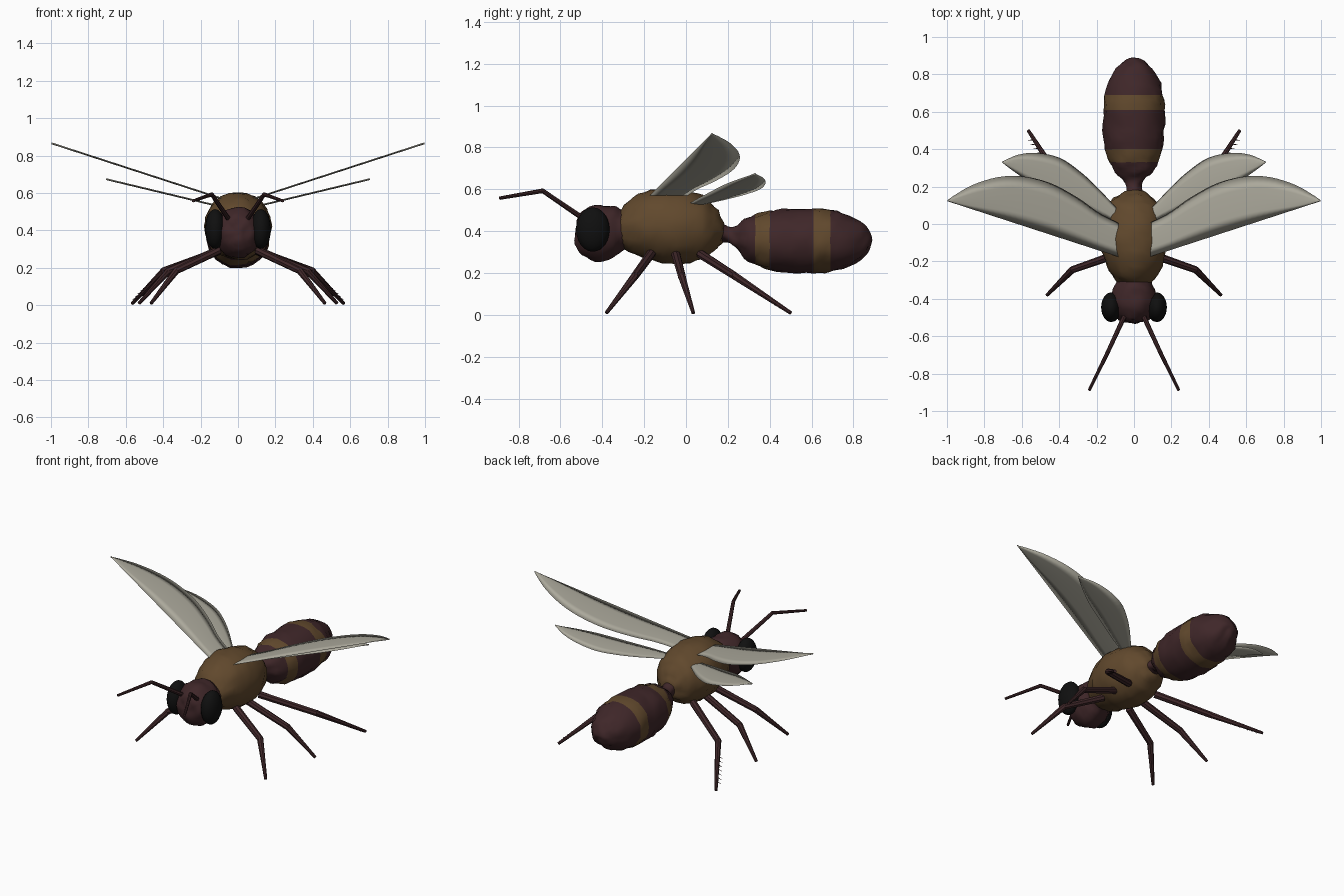
import bpy, bmesh, math
from mathutils import Vector, Matrix, noise

cube = bpy.data.objects.get("Cube")
if cube:
    bpy.data.objects.remove(cube, do_unlink=True)


def material(name, r, g, b):
    m = bpy.data.materials.new(name)
    m.use_nodes = True
    m.diffuse_color = (r, g, b, 1)
    m.node_tree.nodes["Principled BSDF"].inputs["Base Color"].default_value = (r, g, b, 1)
    return m


maroon = material("dark_maroon", 0.05, 0.02, 0.022)
brown = material("amber_brown", 0.12, 0.066, 0.026)
black = material("eye_black", 0.005, 0.005, 0.005)
pale = material("wing_grey", 0.41, 0.395, 0.33)


def finish(name, bm, mats, smooth=True):
    bmesh.ops.recalc_face_normals(bm, faces=bm.faces)
    for f in bm.faces:
        f.smooth = smooth
    mesh = bpy.data.meshes.new(name)
    bm.to_mesh(mesh)
    bm.free()
    for m in mats:
        mesh.materials.append(m)
    obj = bpy.data.objects.new(name, mesh)
    bpy.context.collection.objects.link(obj)
    return obj


def spline(points, steps):
    """Smooth curve through the points, keeping each of them."""
    pts = [Vector(p) for p in points]
    out = []
    for i in range(len(pts) - 1):
        b, c = pts[i], pts[i + 1]
        a, d = pts[max(i - 1, 0)], pts[min(i + 2, len(pts) - 1)]
        for k in range(steps):
            t = k / steps
            out.append(0.5 * (2 * b + (c - a) * t + (2 * a - 5 * b + 4 * c - d) * t ** 2
                              + (3 * b - a - 3 * c + d) * t ** 3))
    return out + [pts[-1]]


def loft(rings):
    bm = bmesh.new()
    rows = [[bm.verts.new(p) for p in ring] for ring in rings]
    n = len(rows[0])
    for lo, hi in zip(rows, rows[1:]):
        for i in range(n):
            j = (i + 1) % n
            bm.faces.new((lo[i], lo[j], hi[j], hi[i]))
    bm.faces.new(rows[0])
    bm.faces.new(rows[-1])
    return bm


def roughen(bm, amount, scale):
    bm.normal_update()
    moves = [(v, v.normal * noise.noise(v.co * scale) * amount) for v in bm.verts]
    for v, d in moves:
        v.co += d


def body(name, profile, widen, mats, sides=24, bands=()):
    """Lumpy rounded body along y; profile holds (y, z centre, radius)."""
    rings = []
    for y, z, r in spline(profile, 3):
        angles = [2 * math.pi * i / sides for i in range(sides)]
        rings.append([(widen * r * math.cos(a), y, z + r * math.sin(a)) for a in angles])
    bm = loft(rings)
    for f in bm.faces:
        y = f.calc_center_median().y
        f.material_index = int(any(lo < y < hi for lo, hi in bands))
    roughen(bm, 0.012, 22)
    return finish(name, bm, mats)


# Head, thorax and banded abdomen
body("head", [(-0.53, 0.39, 0.02), (-0.52, 0.39, 0.07), (-0.48, 0.39, 0.115),
              (-0.41, 0.39, 0.138), (-0.35, 0.395, 0.122), (-0.31, 0.405, 0.1),
              (-0.27, 0.41, 0.09)], 0.92, [maroon])
body("thorax", [(-0.33, 0.415, 0.06), (-0.31, 0.415, 0.09), (-0.25, 0.425, 0.135),
                (-0.17, 0.43, 0.165), (-0.08, 0.425, 0.18), (0.02, 0.42, 0.17),
                (0.1, 0.415, 0.14), (0.15, 0.41, 0.09), (0.18, 0.4, 0.04)], 1, [brown])
body("abdomen", [(0.15, 0.4, 0.045), (0.2, 0.385, 0.04), (0.24, 0.375, 0.055),
                 (0.28, 0.365, 0.095), (0.33, 0.36, 0.12), (0.4, 0.355, 0.142),
                 (0.5, 0.355, 0.153), (0.61, 0.355, 0.154), (0.69, 0.355, 0.147),
                 (0.78, 0.355, 0.122), (0.85, 0.355, 0.075), (0.88, 0.355, 0.035),
                 (0.89, 0.355, 0.005)], 1.07, [maroon, brown],
     bands=[(0.33, 0.4), (0.61, 0.69)])


def add_rod(bm, a, b, r1, r2, sides=8):
    a, b = Vector(a), Vector(b)
    turn = (b - a).to_track_quat("Z", "Y").to_matrix().to_4x4()
    bmesh.ops.create_cone(bm, cap_ends=True, segments=sides, radius1=r1, radius2=r2,
                          depth=(b - a).length, matrix=Matrix.Translation((a + b) / 2) @ turn)


def limb(name, points, radii, side, spines=0):
    """Tapered jointed limb, mirrored by side."""
    bm = bmesh.new()
    pts = [Vector((side * x, y, z)) for x, y, z in points]
    for i in range(len(pts) - 1):
        add_rod(bm, pts[i], pts[i + 1], radii[i], radii[i + 1])
    for p, r in list(zip(pts, radii))[1:-1]:
        bmesh.ops.create_uvsphere(bm, u_segments=8, v_segments=6, radius=r,
                                  matrix=Matrix.Translation(p))
    for i in range(spines):
        base = pts[-2].lerp(pts[-1], 0.3 + 0.6 * i / spines)
        add_rod(bm, base, base + Vector((side * 0.033, -0.004, -0.012)), 0.004, 0.001, 4)
    obj = finish(name, bm, [maroon])
    bpy.context.view_layer.objects.active = obj
    obj.select_set(True)
    bpy.ops.object.shade_smooth_by_angle()
    obj.select_set(False)


def wing(name, lead, trail, base, slope, side):
    """Thin lens-section wing lying on a sloping plane."""
    leads, trails = spline(lead, 4), spline(trail, 4)
    rings = []
    for i, b in enumerate(trails):
        a = leads[i]
        ring = []
        for k in range(8):
            t = 1 - abs(1 - k / 4)
            bulge = 0.005 * math.sin(math.pi * k / 4)
            p = a.lerp(b, t)
            ring.append((side * p.x, p.y, base + slope * p.x + bulge))
        rings.append(ring)
    finish(name, loft(rings), [pale])


fore_trail = [(0.07, 0, 0), (0.18, 0.055, 0), (0.3, 0.14, 0), (0.45, 0.22, 0), (0.6, 0.255, 0),
              (0.73, 0.25, 0), (0.86, 0.21, 0), (0.95, 0.16, 0), (0.998, 0.127, 0)]
fore_lead = [Vector((0.07, -0.18, 0)).lerp(Vector((0.998, 0.122, 0)), i / 8) for i in range(9)]
hind_trail = [(0.07, 0.06, 0), (0.2, 0.2, 0), (0.3, 0.29, 0), (0.4, 0.355, 0),
              (0.52, 0.38, 0), (0.62, 0.37, 0), (0.705, 0.333, 0)]
hind_lead = [(0.07, 0, 0), (0.2, 0.05, 0), (0.31, 0.1, 0), (0.42, 0.15, 0),
             (0.52, 0.2, 0), (0.62, 0.265, 0), (0.705, 0.328, 0)]

for side, word in ((1, "left"), (-1, "right")):
    # Bulging eyes
    bm = bmesh.new()
    bmesh.ops.create_uvsphere(bm, u_segments=16, v_segments=12, radius=1,
                              matrix=Matrix.Translation((side * 0.122, -0.445, 0.408))
                              @ Matrix.Diagonal((0.054, 0.08, 0.106, 1)))
    finish(word + "_eye", bm, [black])

    # Antennae and legs
    limb(word + "_antenna", [(0.05, -0.49, 0.46), (0.14, -0.685, 0.593), (0.24, -0.89, 0.558)],
         [0.013, 0.011, 0.008], side)
    leg = [0.022, 0.019, 0.009]
    limb(word + "_front_leg", [(0.1, -0.165, 0.295), (0.33, -0.245, 0.185), (0.465, -0.38, 0.01)],
         leg, side)
    limb(word + "_middle_leg", [(0.1, -0.05, 0.295), (0.37, -0.02, 0.185), (0.53, 0.035, 0.01)],
         leg, side)
    limb(word + "_hind_leg", [(0.1, 0.07, 0.29), (0.395, 0.235, 0.185), (0.565, 0.5, 0.01)],
         leg, side, spines=7)

    # Wings
    wing(word + "_fore_wing", fore_lead, fore_trail, 0.542, 0.325, side)
    wing(word + "_hind_wing", hind_lead, hind_trail, 0.505, 0.24, side)
